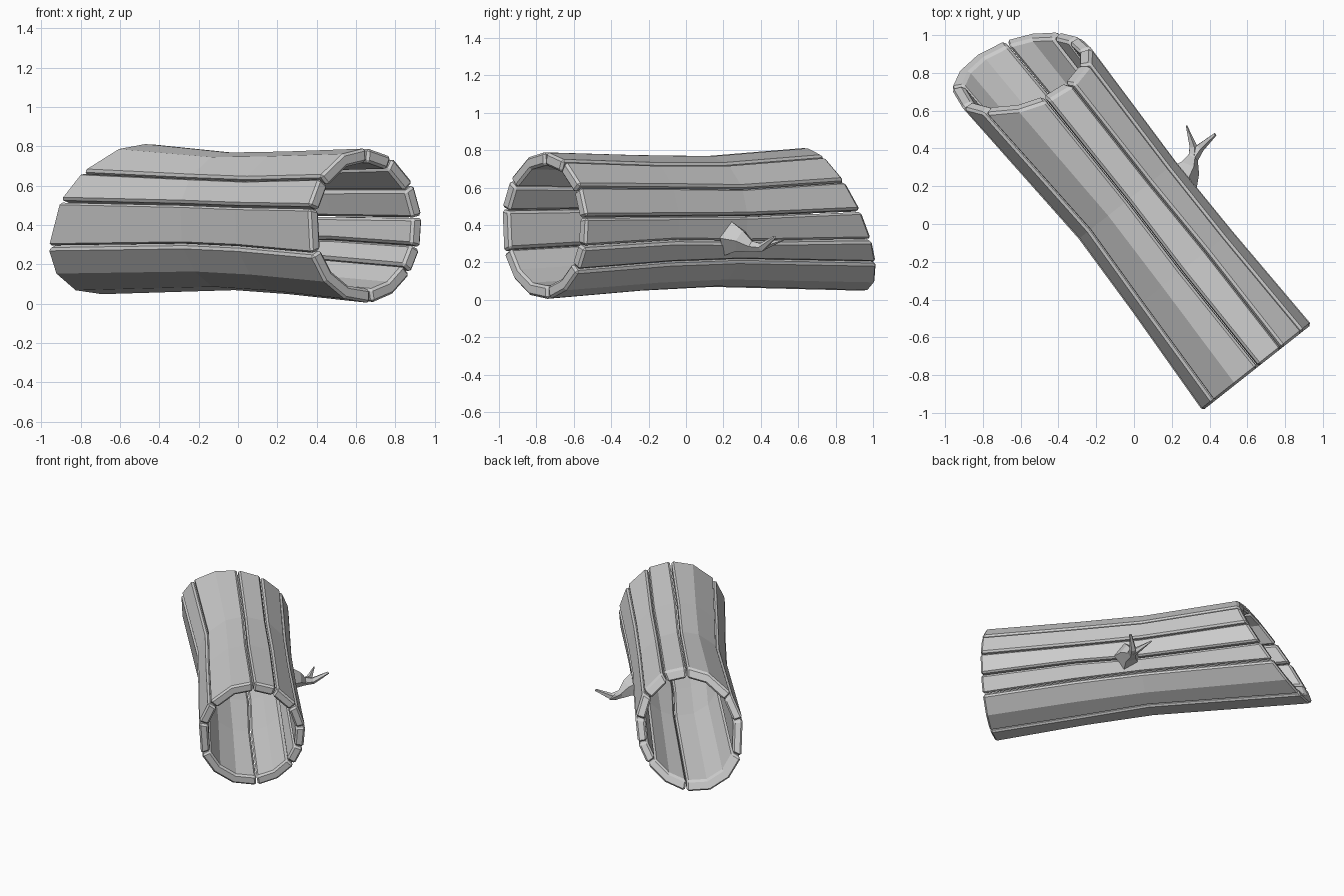
import bpy, bmesh, math, random
from mathutils import Vector

if "Cube" in bpy.data.objects:
    bpy.data.objects.remove(bpy.data.objects["Cube"])

random.seed(4)
U = Vector((-0.62, 0.785, 0)).normalized()   # along the log
V = Vector((0.785, 0.62, 0)).normalized()    # across the log

# stations: (t, side centre, side radius, height centre, height radius); last t is set by the slanted cut
STATIONS = [(-1.0, .036, .377, .396, .396), (-.35, .042, .348, .411, .366),
            (.12, .046, .337, .418, .354), (None, .03, .375, .43, .386)]


def log_point(station, deg, scale):
    t, sc, sr, zc, zr = STATIONS[station]
    c, s = math.cos(math.radians(deg)) * scale, math.sin(math.radians(deg)) * scale
    if t is None:                            # slanted, broken-off back end
        t = 1.0 - .2 * s - .1 * c
    return U * t + V * (sc + sr * c) + Vector((0, 0, zc + zr * s))


def make_object(name, bm):
    bmesh.ops.recalc_face_normals(bm, faces=bm.faces[:])
    mesh = bpy.data.meshes.new(name)
    bm.to_mesh(mesh)
    bm.free()
    ob = bpy.data.objects.new(name, mesh)
    bpy.context.collection.objects.link(ob)
    return ob


def loft(bm, rings):
    rows = [[bm.verts.new(p) for p in ring] for ring in rings]
    n = len(rows[0])
    for a, b in zip(rows, rows[1:]):
        for i in range(n):
            j = (i + 1) % n
            bm.faces.new((a[i], a[j], b[j], b[i]))
    bm.faces.new(rows[0][::-1])
    bm.faces.new(rows[-1])


# bark planks around the hollow log: seam angles, and extra facet angles inside wide planks
SEAMS = [7, 33, 62, 88, 141, 166, 202, 276, 322, 343]
FACETS = [112, 226, 250, 299]
wobble = [[0] + [random.uniform(-2.2, 2.2) for _ in range(2)] + [0] for _ in SEAMS]

for i, a in enumerate(SEAMS):
    k = (i + 1) % len(SEAMS)
    b = SEAMS[k] + (360 if k == 0 else 0)
    mids = [f for f in FACETS if a < f < b]
    lift = random.uniform(-.008, 0)
    rings = []
    for st in range(4):
        lo, hi = a + wobble[i][st], b + wobble[k][st]
        outer = [lo + 1.0] + mids + [hi - 1.0]
        inner = [lo + .2] + mids + [hi - .2]
        rings.append([log_point(st, d, 1 + lift) for d in outer] +
                     [log_point(st, d, .82) for d in reversed(inner)])
    bm = bmesh.new()
    loft(bm, rings)
    plank = make_object("bark_plank_%d" % (i + 1), bm)
    bev = plank.modifiers.new("worn_edges", 'BEVEL')
    bev.width, bev.segments = .013, 1
    bev.limit_method, bev.angle_limit = 'ANGLE', math.radians(42)


# broken branch: tapered five-sided tubes
def tube(bm, path, sides=5):
    pts = [Vector(p[:3]) for p in path]
    rings = []
    for i, p in enumerate(pts):
        d = (pts[min(i + 1, len(pts) - 1)] - pts[max(i - 1, 0)]).normalized()
        x = d.cross(Vector((0, 0, 1))).normalized()
        y = x.cross(d)
        rings.append([p + (x * math.cos(q) + y * math.sin(q)) * path[i][3]
                      for q in (2 * math.pi * n / sides for n in range(sides))])
    loft(bm, rings)


bm = bmesh.new()
tube(bm, [(.25, .24, .33, .10), (.29, .295, .315, .062), (.31, .35, .285, .032),
          (.35, .405, .28, .024), (.43, .475, .335, .009)])
tube(bm, [(.31, .345, .285, .028), (.312, .41, .285, .022), (.278, .52, .32, .004)])
make_object("broken_branch", bm)
